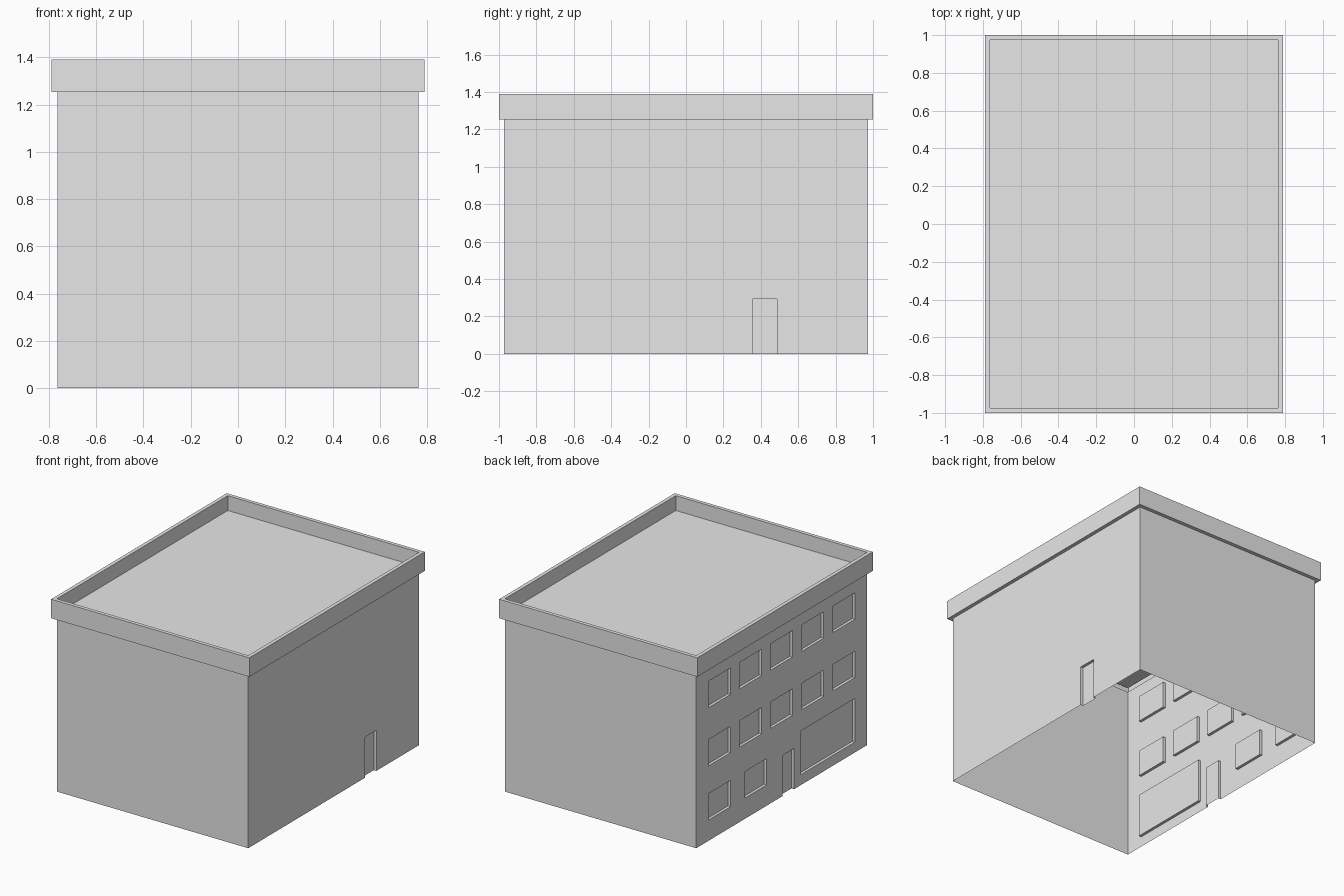
import bpy
import bmesh
from mathutils import Vector

cube = bpy.data.objects.get("Cube")
if cube:
    bpy.data.objects.remove(cube, do_unlink=True)

# Overall sizes
HALF_X, HALF_Y = 0.79, 1.0
LIP = 0.027
WALL_TOP, ROOF_Z, TOP = 1.253, 1.283, 1.39
RECESS = 0.02

grey = bpy.data.materials.new("plain_grey")
grey.use_nodes = True
grey.diffuse_color = (0.8, 0.8, 0.8, 1)
grey.node_tree.nodes["Principled BSDF"].inputs["Base Color"].default_value = (0.8, 0.8, 0.8, 1)


def rectangular_shell(profile, cap=False):
    """Sweep (inset, height) points around the rectangular plan."""
    bm = bmesh.new()
    corners = [(-1, -1), (1, -1), (1, 1), (-1, 1)]
    rings = [[bm.verts.new((sx * (HALF_X - inset), sy * (HALF_Y - inset), z))
              for sx, sy in corners] for inset, z in profile]
    for low, high in zip(rings, rings[1:]):
        for i in range(4):
            j = (i + 1) % 4
            bm.faces.new((low[i], low[j], high[j], high[i]))
    if cap:
        bm.faces.new(rings[-1])
    bm.normal_update()
    return bm


def recess_openings(bm, side, openings):
    """Cut (y, z) rectangles into the wall facing side * x and push them in."""
    def wall_faces():
        return [f for f in bm.faces if f.normal.x * side > 0.9]

    def cut(point, normal):
        faces = wall_faces()
        geom = set(faces)
        for f in faces:
            geom.update(f.edges)
            geom.update(f.verts)
        bmesh.ops.bisect_plane(bm, geom=list(geom), dist=1e-5,
                               plane_co=point, plane_no=normal)
        bm.normal_update()

    for y in sorted({v for o in openings for v in o[:2]}):
        cut((0, y, 0), (0, 1, 0))
    for z in sorted({v for o in openings for v in o[2:]} - {0}):
        cut((0, 0, z), (0, 0, 1))

    for y0, y1, z0, z1 in openings:
        panel = []
        for f in wall_faces():
            c = f.calc_center_median()
            if y0 < c.y < y1 and z0 < c.z < z1:
                panel.append(f)
        result = bmesh.ops.extrude_face_region(bm, geom=panel)["geom"]
        verts = [g for g in result if isinstance(g, bmesh.types.BMVert)]
        bmesh.ops.translate(bm, verts=verts, vec=Vector((-side * RECESS, 0, 0)))
        old = [f for f in panel if f.is_valid]
        if old:
            bmesh.ops.delete(bm, geom=old, context="FACES")
        bm.normal_update()

    # Doorways stay open at ground level
    sills = [f for f in bm.faces if all(v.co.z < 1e-4 for v in f.verts)]
    bmesh.ops.delete(bm, geom=sills, context="FACES")


def finish(bm, name):
    mesh = bpy.data.meshes.new(name)
    bm.to_mesh(mesh)
    bm.free()
    mesh.materials.append(grey)
    obj = bpy.data.objects.new(name, mesh)
    bpy.context.collection.objects.link(obj)


def window(y, z):
    return (y - 0.125, y + 0.125, z, z + 0.19)


def door(y):
    return (y - 0.065, y + 0.065, 0, 0.293)


# Walls with recessed windows and doors, open underneath
walls = rectangular_shell([(LIP, 0), (LIP, WALL_TOP)])
facade = [window(i * 0.354, z) for z in (0.54, 0.96) for i in range(-2, 3)]
facade += [window(0.708, 0.15), window(0.295, 0.15), door(-0.075)]
facade.append((-0.833, -0.217, 0.075, 0.39))  # wide shop window
recess_openings(walls, -1, facade)
recess_openings(walls, 1, [door(0.421)])
finish(walls, "walls")

# Overhanging parapet and sunken flat roof
parapet = rectangular_shell([(LIP, WALL_TOP), (0, WALL_TOP), (0, TOP),
                             (LIP, TOP), (LIP, ROOF_Z)], cap=True)
finish(parapet, "parapet_and_roof")
